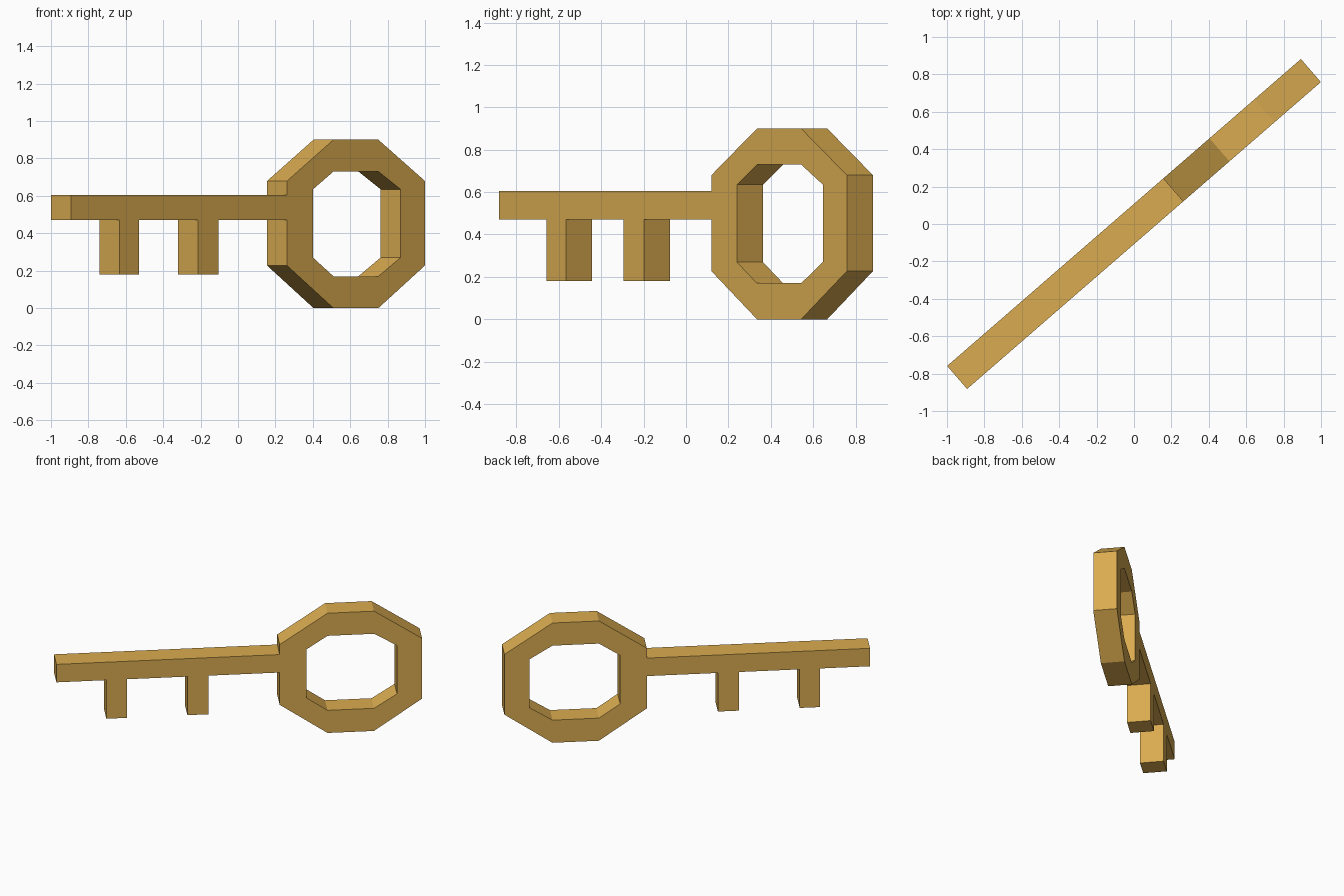
import bpy, bmesh
from math import atan2
from mathutils import Matrix

if "Cube" in bpy.data.objects:
    bpy.data.objects.remove(bpy.data.objects["Cube"])

THICK = 0.163
TURN = Matrix.Rotation(atan2(0.655, 0.755), 4, 'Z')

brass = bpy.data.materials.new("brass")
brass.diffuse_color = (0.70, 0.41, 0.08, 1)
brass.use_nodes = True
brass.node_tree.nodes["Principled BSDF"].inputs["Base Color"].default_value = brass.diffuse_color


def finish(name, bm):
    bmesh.ops.recalc_face_normals(bm, faces=bm.faces)
    bm.transform(TURN)
    mesh = bpy.data.meshes.new(name)
    bm.to_mesh(mesh)
    bm.free()
    mesh.materials.append(brass)
    obj = bpy.data.objects.new(name, mesh)
    bpy.context.collection.objects.link(obj)


def layer(bm, outline, y):
    return [bm.verts.new((s, y, z)) for s, z in outline]


def bridge(bm, a, b):
    n = len(a)
    for i in range(n):
        j = (i + 1) % n
        bm.faces.new((a[i], a[j], b[j], b[i]))


def octagon(s0, s1, s2, s3, z0, z1, z2, z3):
    return [(s0, z1), (s1, z0), (s2, z0), (s3, z1),
            (s3, z2), (s2, z3), (s1, z3), (s0, z2)]


# Ring-shaped octagonal handle
bm = bmesh.new()
outer = octagon(0.277, 0.605, 0.923, 1.252, 0.0, 0.227, 0.68, 0.90)
inner = octagon(0.46, 0.605, 0.923, 1.08, 0.17, 0.27, 0.635, 0.73)
of, ob = (layer(bm, outer, y) for y in (-THICK / 2, THICK / 2))
inf, inb = (layer(bm, inner, y) for y in (-THICK / 2, THICK / 2))
for a, b in ((of, ob), (inf, inb), (of, inf), (ob, inb)):
    bridge(bm, a, b)
finish("handle_ring", bm)

# Shaft with two teeth, one stepped outline
TOP, LOW, TIP = 0.605, 0.47, 0.18
outline = [(0.277, TOP), (-1.252, TOP), (-1.252, LOW)]
for left, right in ((-0.91, -0.77), (-0.355, -0.21)):
    outline += [(left, LOW), (left, TIP), (right, TIP), (right, LOW)]
outline.append((0.277, LOW))
bm = bmesh.new()
front, back = (layer(bm, outline, y) for y in (-THICK / 2, THICK / 2))
bridge(bm, front, back)
bm.faces.new(front)
bm.faces.new(back)
finish("shaft_and_teeth", bm)
